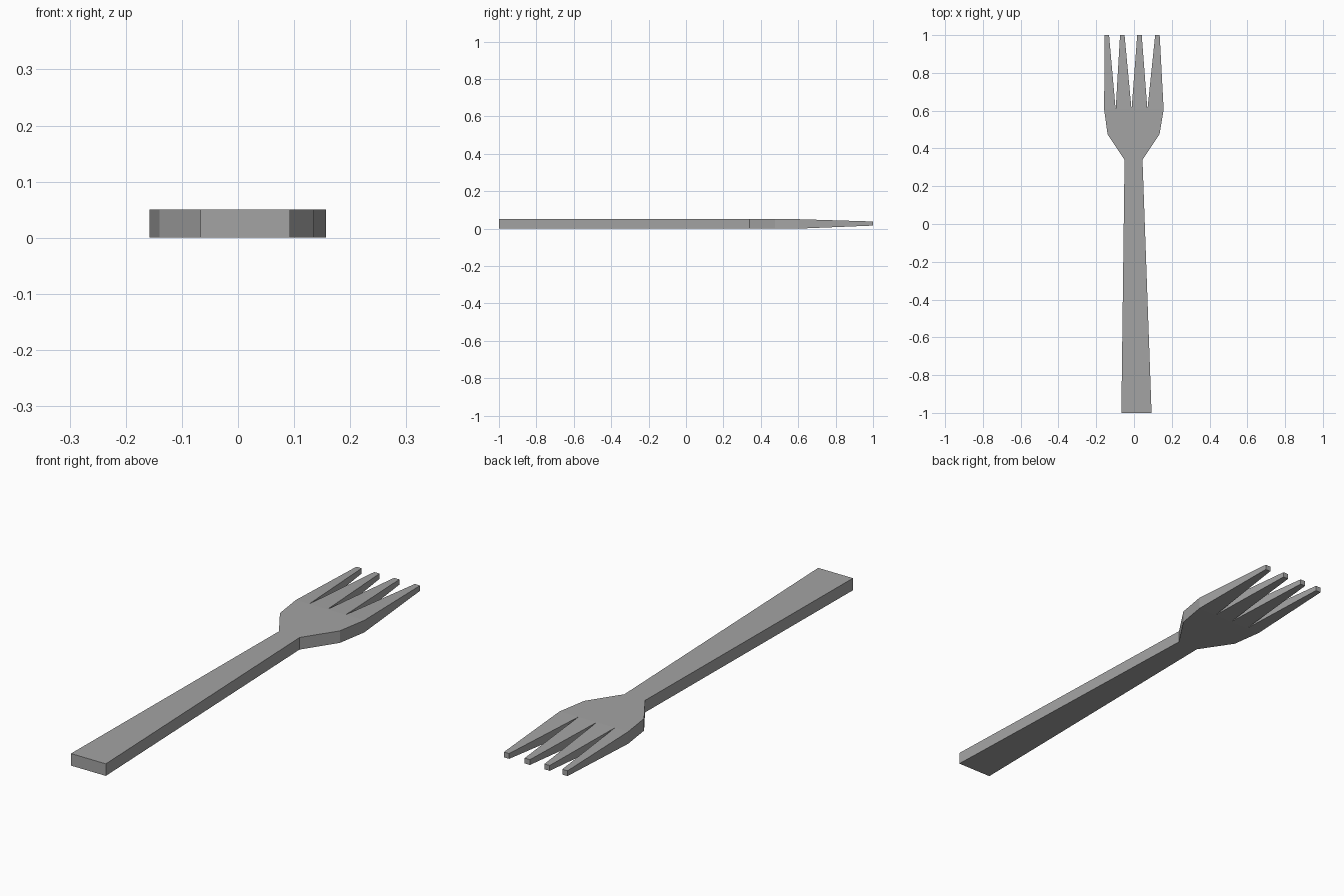
import bpy
import bmesh

cube = bpy.data.objects.get("Cube")
if cube:
    bpy.data.objects.remove(cube, do_unlink=True)

steel = bpy.data.materials.new("steel grey")
steel.use_nodes = True
steel.diffuse_color = (0.37, 0.37, 0.37, 1)
shader = next(n for n in steel.node_tree.nodes if n.type == "BSDF_PRINCIPLED")
shader.inputs["Base Color"].default_value = steel.diffuse_color

FULL = (0, 0.05)       # bottom and top of the thick stock
TIP = (0.016, 0.038)   # bottom and top at the tine ends


def loft(name, sections):
    """Flat-faced bar through (y, left x, right x, (bottom, top)) sections."""
    bm = bmesh.new()
    rings = []
    for y, x0, x1, (z0, z1) in sections:
        corners = ((x0, z0), (x1, z0), (x1, z1), (x0, z1))
        rings.append([bm.verts.new((x, y, z)) for x, z in corners])
    for a, b in zip(rings, rings[1:]):
        for i in range(4):
            j = (i + 1) % 4
            bm.faces.new((a[i], a[j], b[j], b[i]))
    bm.faces.new(rings[0])
    bm.faces.new(rings[-1])
    bmesh.ops.recalc_face_normals(bm, faces=bm.faces)
    mesh = bpy.data.meshes.new(name)
    bm.to_mesh(mesh)
    bm.free()
    mesh.materials.append(steel)
    bpy.context.collection.objects.link(bpy.data.objects.new(name, mesh))


# Handle, wider at its end, and the flared head
NECK = (0.34, -0.05, 0.045, FULL)
SHOULDER_Y, ROOT_Y = 0.475, 0.605
loft("handle", [(-1, -0.067, 0.093, FULL), NECK])
loft("head", [NECK, (SHOULDER_Y, -0.14, 0.135, FULL), (ROOT_Y, -0.158, 0.157, FULL)])

# Four tines, meeting at their roots and tapering to blunt tips
roots = [-0.158, -0.097, -0.013, 0.071, 0.157]
tips = [-0.156, -0.074, 0.017, 0.112]
TIP_WIDTH = 0.024
for i, tip in enumerate(tips):
    loft(f"tine_{i + 1}", [(ROOT_Y, roots[i], roots[i + 1], FULL),
                           (1, tip, tip + TIP_WIDTH, TIP)])
